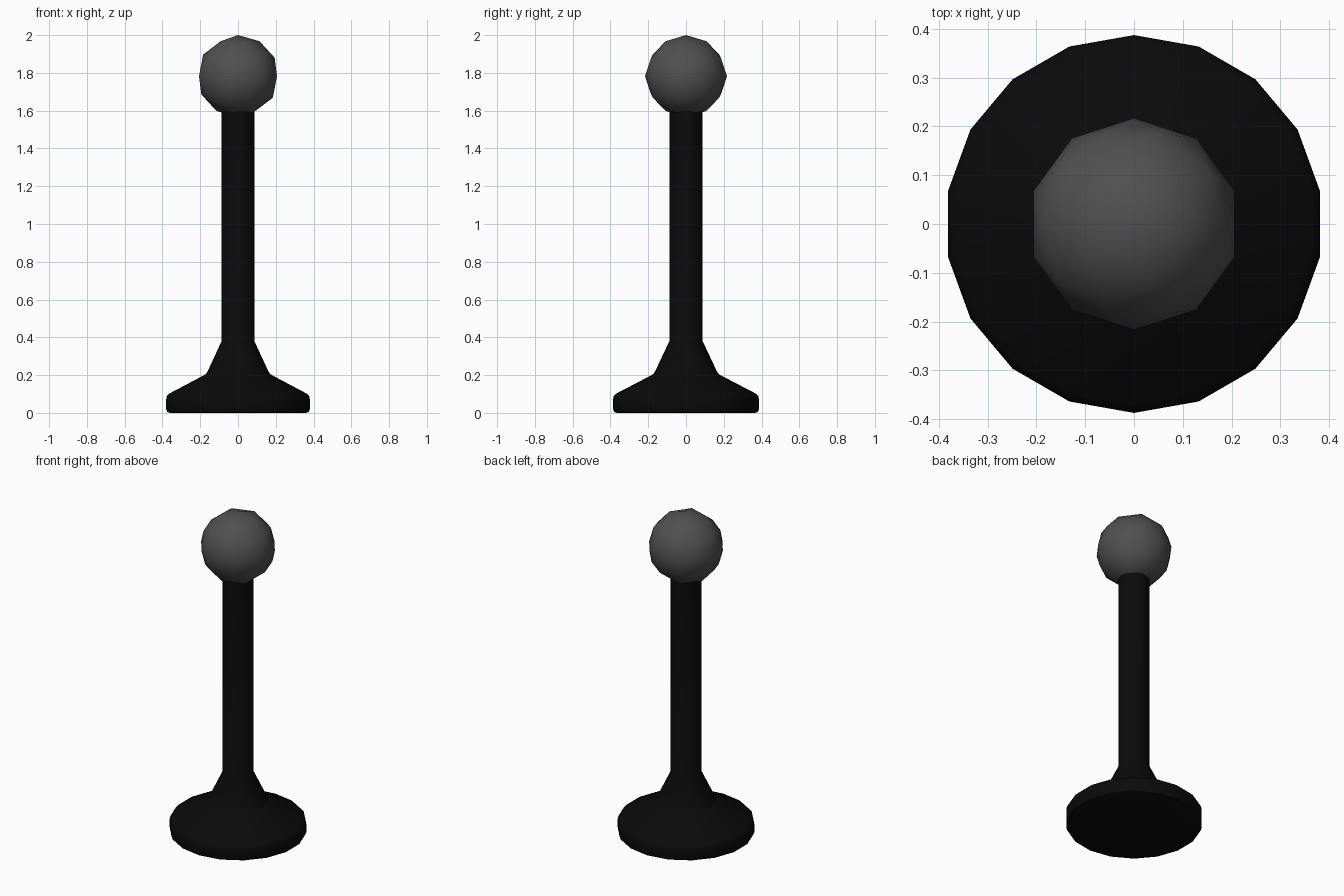
import bpy, bmesh, math

if "Cube" in bpy.data.objects:
    bpy.data.objects.remove(bpy.data.objects["Cube"])

SIDES = 18


def material(name, value):
    mat = bpy.data.materials.new(name)
    mat.diffuse_color = (value, value, value, 1)
    mat.use_nodes = True
    mat.node_tree.nodes["Principled BSDF"].inputs["Base Color"].default_value = mat.diffuse_color
    return mat


def lathe(name, profile, mat):
    """Closed solid of revolution from (radius, z) pairs."""
    bm = bmesh.new()
    rings = []
    for r, z in profile:
        angles = [math.pi / 2 + 2 * math.pi * i / SIDES for i in range(SIDES)]
        rings.append([bm.verts.new((r * math.cos(a), r * math.sin(a), z)) for a in angles])
    for lo, hi in zip(rings, rings[1:]):
        for i in range(SIDES):
            j = (i + 1) % SIDES
            bm.faces.new((lo[i], lo[j], hi[j], hi[i]))
    bm.faces.new(rings[0][::-1])
    bm.faces.new(rings[-1])
    mesh = bpy.data.meshes.new(name)
    bm.to_mesh(mesh)
    bm.free()
    obj = bpy.data.objects.new(name, mesh)
    bpy.context.collection.objects.link(obj)
    mesh.materials.append(mat)
    return obj


def smooth(obj, degrees):
    bpy.ops.object.select_all(action='DESELECT')
    obj.select_set(True)
    bpy.context.view_layer.objects.active = obj
    bpy.ops.object.shade_smooth_by_angle(angle=math.radians(degrees))


black = material("black", 0.003)
grey = material("dark_grey", 0.08)

# Flared foot with softened rim, running up into the shaft
stand = lathe("lever_shaft_and_base", [
    (0.367, 0.0), (0.381, 0.006), (0.387, 0.022), (0.387, 0.068),
    (0.383, 0.088), (0.370, 0.102), (0.182, 0.200), (0.171, 0.208),
    (0.163, 0.221), (0.088, 0.38), (0.088, 1.6)], black)
smooth(stand, 40)

# Faceted ball knob
bpy.ops.mesh.primitive_ico_sphere_add(subdivisions=2, radius=0.217, location=(0, 0, 1.783))
knob = bpy.context.object
knob.name = "ball_knob"
knob.data.materials.append(grey)
smooth(knob, 60)
